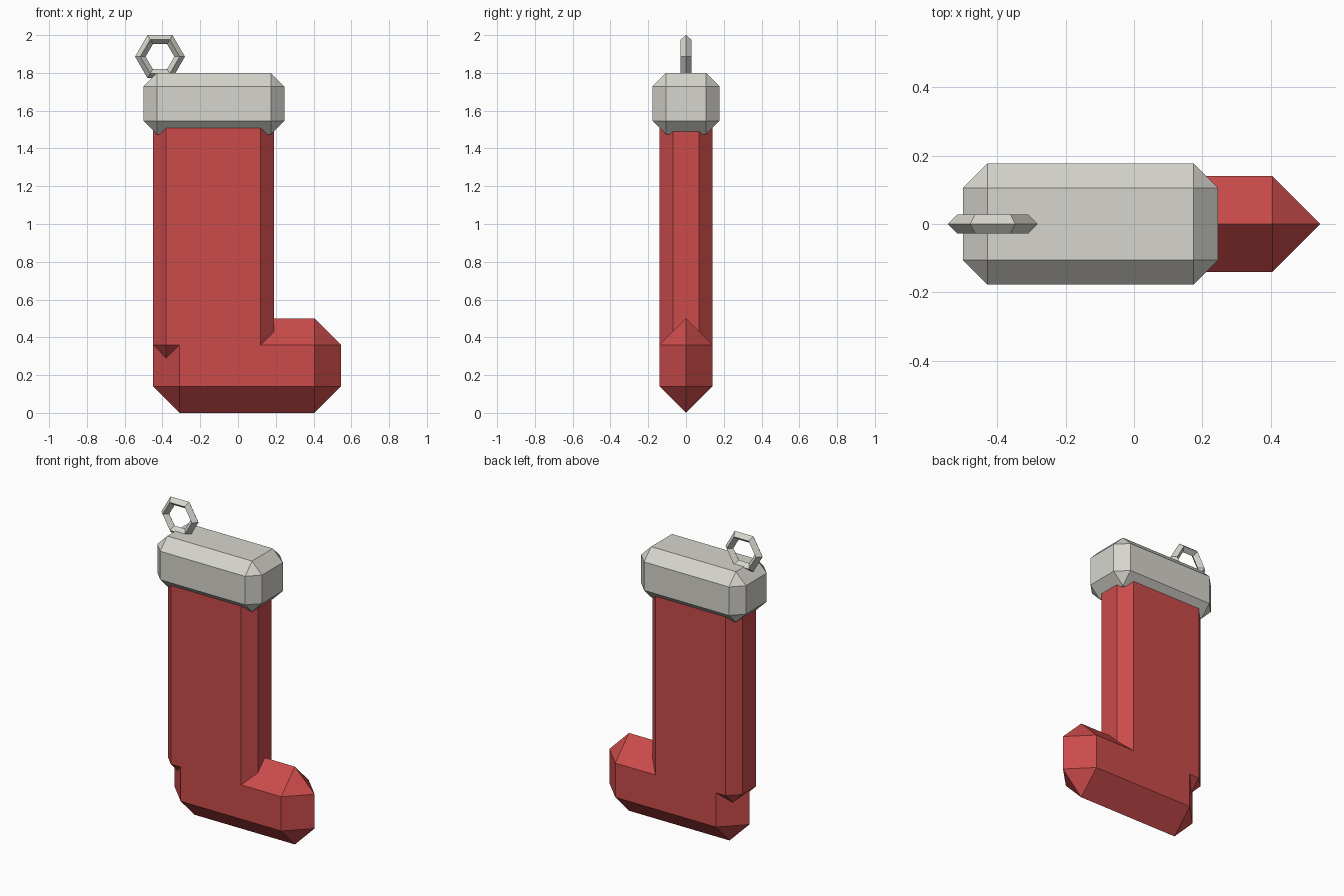
import bpy
import bmesh
import math
from mathutils import Vector

cube = bpy.data.objects.get("Cube")
if cube:
    bpy.data.objects.remove(cube, do_unlink=True)


def make_material(name, rgb):
    mat = bpy.data.materials.new(name)
    mat.use_nodes = True
    color = (*rgb, 1.0)
    mat.diffuse_color = color
    mat.node_tree.nodes["Principled BSDF"].inputs["Base Color"].default_value = color
    return mat


def chamfered_box(name, low, high, chamfer, mat):
    """Box spanning low..high with every edge cut by one flat chamfer."""
    low, high = Vector(low), Vector(high)
    size, centre = high - low, (low + high) / 2
    bm = bmesh.new()
    bmesh.ops.create_cube(bm, size=1)
    for v in bm.verts:
        v.co = Vector(a * b for a, b in zip(v.co, size)) + centre
    bmesh.ops.bevel(bm, geom=bm.edges[:], offset=chamfer, segments=1,
                    profile=0.5, affect='EDGES', clamp_overlap=True)
    # Clean up faces that collapse where chamfers meet in a ridge
    bmesh.ops.remove_doubles(bm, verts=bm.verts[:], dist=0.0008)
    bmesh.ops.recalc_face_normals(bm, faces=bm.faces[:])
    mesh = bpy.data.meshes.new(name)
    bm.to_mesh(mesh)
    bm.free()
    mesh.materials.append(mat)
    obj = bpy.data.objects.new(name, mesh)
    bpy.context.collection.objects.link(obj)
    return obj


red = make_material("red_felt", (0.60, 0.07, 0.07))
grey = make_material("warm_grey", (0.67, 0.66, 0.61))

# Foot: its chamfers meet in a ridge along the top, sole, toe and heel
chamfered_box("foot", (-0.45, -0.14, 0), (0.545, 0.14, 0.5), 0.14, red)

# Leg: rises from the foot into the cuff
chamfered_box("leg", (-0.45, -0.14, 0.29), (0.19, 0.14, 1.7), 0.07, red)

# Cuff
chamfered_box("cuff", (-0.5, -0.177, 1.475), (0.245, 0.177, 1.8), 0.071, grey)

# Hanging ring: six sides with a diamond cross-section
bpy.ops.mesh.primitive_torus_add(
    major_segments=6, minor_segments=4, major_radius=0.104, minor_radius=0.028,
    location=(-0.413, 0, 1.886), rotation=(math.pi / 2, 0, 0))
ring = bpy.context.object
ring.name = "hanging_ring"
ring.data.materials.append(grey)
bpy.ops.object.shade_flat()
